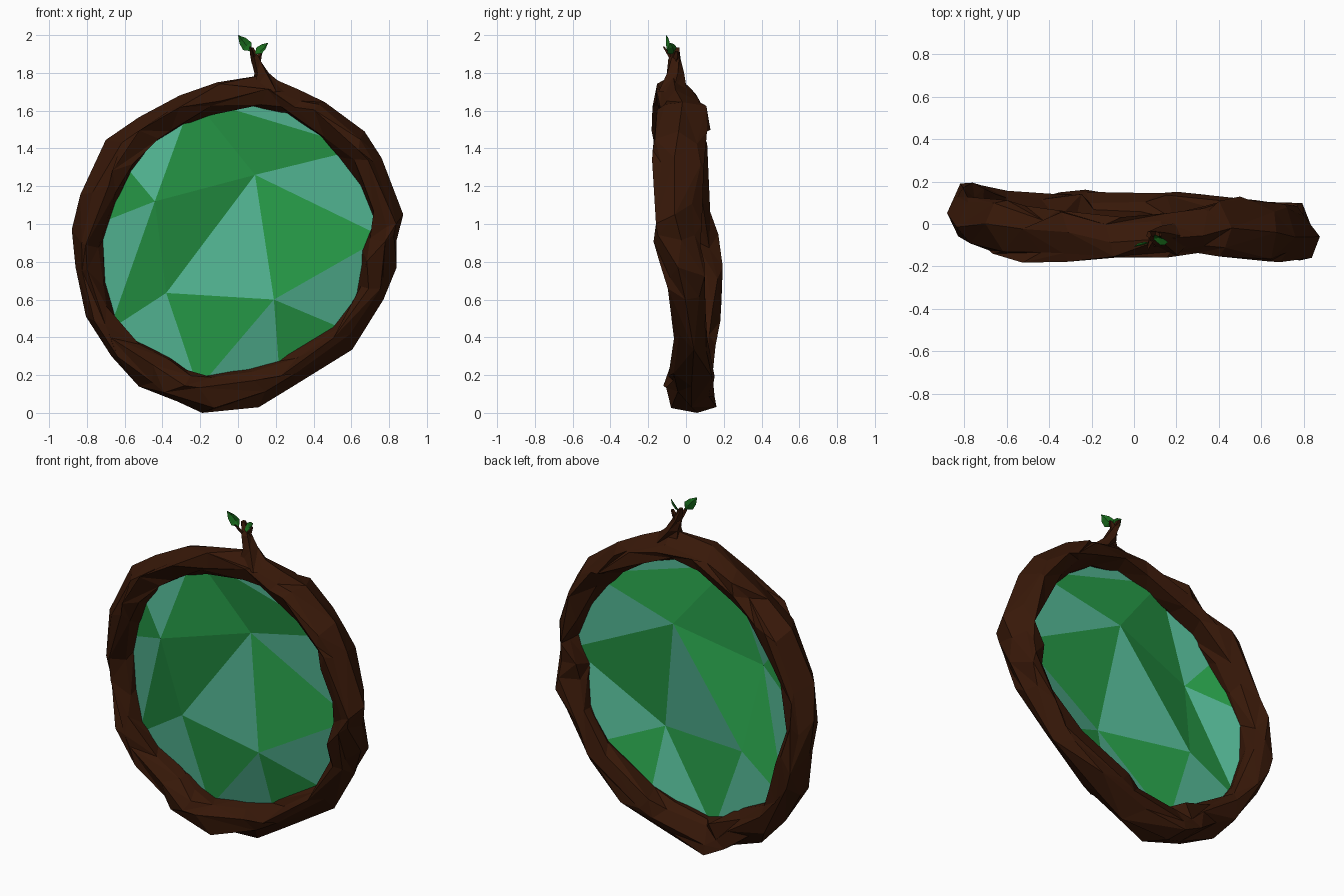
import bpy, bmesh, math, random
from mathutils import Vector

if "Cube" in bpy.data.objects:
    bpy.data.objects.remove(bpy.data.objects["Cube"])
random.seed(4)


def material(name, color):
    m = bpy.data.materials.new(name)
    m.diffuse_color = color
    m.use_nodes = True
    m.node_tree.nodes["Principled BSDF"].inputs["Base Color"].default_value = m.diffuse_color
    return m


bark = material("bark", (0.038, 0.009, 0.0025, 1))
teal = material("teal_glass", (0.085, 0.46, 0.29, 0.9))
green = material("green_glass", (0.02, 0.33, 0.065, 0.9))
leaf_green = material("leaf_green", (0.01, 0.15, 0.012, 1))


def make(name, verts, faces, mats, ids=None):
    me = bpy.data.meshes.new(name)
    me.from_pydata([tuple(v) for v in verts], [], faces)
    for m in mats:
        me.materials.append(m)
    for p in me.polygons:
        p.material_index = ids[p.index] if ids else 0
    bm = bmesh.new()
    bm.from_mesh(me)
    bmesh.ops.recalc_face_normals(bm, faces=bm.faces)
    bm.to_mesh(me)
    bm.free()
    ob = bpy.data.objects.new(name, me)
    bpy.context.collection.objects.link(ob)
    return ob


# Bark ring: outer outline, inner outline (x, z) and front/back depth per section
outer = [(.875, 1.05), (.76, 1.35), (.67, 1.49), (.46, 1.645), (.325, 1.71), (.14, 1.79),
         (-.11, 1.75), (-.31, 1.68), (-.525, 1.565), (-.70, 1.445), (-.835, 1.155), (-.88, .97),
         (-.86, .77), (-.805, .51), (-.67, .30), (-.525, .14), (-.32, .06), (-.19, .0),
         (.11, .03), (.29, .14), (.605, .335), (.77, .60), (.84, .77), (.84, .915)]
inner = [(.725, 1.02), (.65, 1.205), (.535, 1.355), (.43, 1.47), (.27, 1.575), (.06, 1.63),
         (-.15, 1.575), (-.31, 1.515), (-.465, 1.42), (-.57, 1.26), (-.65, 1.10), (-.715, .915),
         (-.695, .73), (-.625, .48), (-.57, .40), (-.36, .29), (-.28, .23), (-.19, .20),
         (.035, .24), (.19, .27), (.485, .465), (.625, .625), (.65, .78), (.66, .86)]
depth = [(-.16, .07), (-.18, .08), (-.19, .11), (-.14, .12), (-.14, .08), (-.15, .03),
         (-.17, .02), (-.17, .05), (-.20, .09), (-.17, .12), (-.11, .12), (-.06, .17),
         (-.05, .20), (-.07, .18), (-.07, .15), (-.08, .14), (-.12, .15), (-.09, .16),
         (-.08, .16), (-.08, .15), (-.07, .11), (-.09, .10), (-.15, .10), (-.17, .09)]
# Section profile: (0 = outer .. 1 = inner, 0 = front .. 1 = back)
profile = [(0, .5), (.2, .1), (.5, 0), (.84, .18), (1, .52), (.84, .85), (.5, 1), (.2, .9)]
K, N = len(profile), len(outer)
rows = [(*o, *i, *d) for o, i, d in zip(outer, inner, depth)]
verts, faces = [], []
for i in range(N):
    for k, (t, d) in enumerate(profile):
        # slide each point along the ring and over the section for rough bark
        slide = 0 if k in (0, 4) else random.uniform(-.4, .4)
        other = rows[(i + (1 if slide > 0 else -1)) % N]
        ox, oz, ix, iz, f, b = [p + (q - p) * abs(slide) for p, q in zip(rows[i], other)]
        if k not in (0, 4):
            t += random.uniform(-.15, .15)
        d += random.uniform(-.12, .12) if k % 4 != 2 else random.uniform(-.06, .06)
        t = min(max(t, 0), 1)
        verts.append((ox + (ix - ox) * t, f + (b - f) * d, oz + (iz - oz) * t))
for i in range(N):
    for k in range(K):
        a, b = i * K + k, i * K + (k + 1) % K
        d, c = (i + 1) % N * K + k, (i + 1) % N * K + (k + 1) % K
        faces += [(a, b, c), (a, c, d)] if random.random() < .5 else [(a, b, d), (b, c, d)]
make("bark_ring", verts, faces, [bark])

# Faceted glass pane: four inner points, then the rim hidden in the bark
pane = [(-.44, -.10, 1.12), (.09, -.008, 1.26), (-.38, .017, .635), (.19, -.077, .60),
        (-.24, -.07, 1.67), (.22, -.06, 1.69), (.66, -.04, 1.40),
        (.77, -.03, .93), (.57, .02, .44), (.22, .03, .20), (-.21, .04, .13),
        (-.68, .05, .44), (-.77, .06, .99), (-.64, -.02, 1.36)]
green_faces = [(0, 4, 1), (0, 1, 2), (1, 4, 6), (1, 7, 3), (3, 8, 9),
               (2, 3, 10), (0, 2, 11), (0, 12, 13)]
teal_faces = [(4, 5, 6), (1, 6, 7), (1, 3, 2), (3, 7, 8), (3, 9, 10), (2, 10, 11),
              (0, 11, 12), (0, 13, 4)]
make("glass_pane", pane, green_faces + teal_faces, [green, teal],
     [0] * len(green_faces) + [1] * len(teal_faces))


# Twig: tapered limbs through (x, y, z, rx, ry) rings
def limb(name, rings, sides=5):
    v, f = [], []
    for j, (x, y, z, rx, ry) in enumerate(rings):
        for s in range(sides):
            a = 2 * math.pi * s / sides + j * .35
            v.append((x + rx * math.cos(a), y + ry * math.sin(a), z))
    for j in range(len(rings) - 1):
        for s in range(sides):
            a, b = j * sides + s, j * sides + (s + 1) % sides
            f += [(a, b, b + sides), (a, b + sides, a + sides)]
    f += [tuple(range(sides)), tuple(range(len(v) - sides, len(v)))]
    return make(name, v, f, [bark])


limb("twig_stem", [(.17, -.07, 1.70, .11, .08), (.125, -.06, 1.80, .04, .05),
                   (.095, -.06, 1.87, .026, .035), (.07, -.05, 1.935, .012, .018)])
limb("twig_side_shoot", [(.095, -.055, 1.85, .025, .025), (.11, -.05, 1.89, .016, .017),
                         (.125, -.05, 1.915, .008, .01)], 4)
limb("twig_front_shoot", [(.09, -.06, 1.86, .02, .02), (.075, -.09, 1.90, .012, .012),
                          (.065, -.12, 1.94, .005, .005)], 4)


# Leaves: pointed blades folded along the midrib
def leaf(name, base, tip, side, fold):
    base, tip, side, fold = map(Vector, (base, tip, side, fold))
    axis = tip - base
    mids = [base, base + axis * .35 + fold, base + axis * .7 + fold, tip]
    rims = [base + axis * t + side * w * s for s in (-1, 1) for t, w in ((.3, 1), (.65, .75))]
    f = []
    for o in (4, 6):
        f += [(0, 1, o), (1, 2, o + 1, o), (2, 3, o + 1)]
    make(name, mids + rims, f, [leaf_green])


leaf("leaf_left", (.07, -.09, 1.915), (.0, -.105, 2.0), (.022, .008, .02), (0, .01, 0))
leaf("leaf_right", (.09, -.07, 1.90), (.16, -.085, 1.96), (-.014, .025, .016), (.004, .01, -.006))
